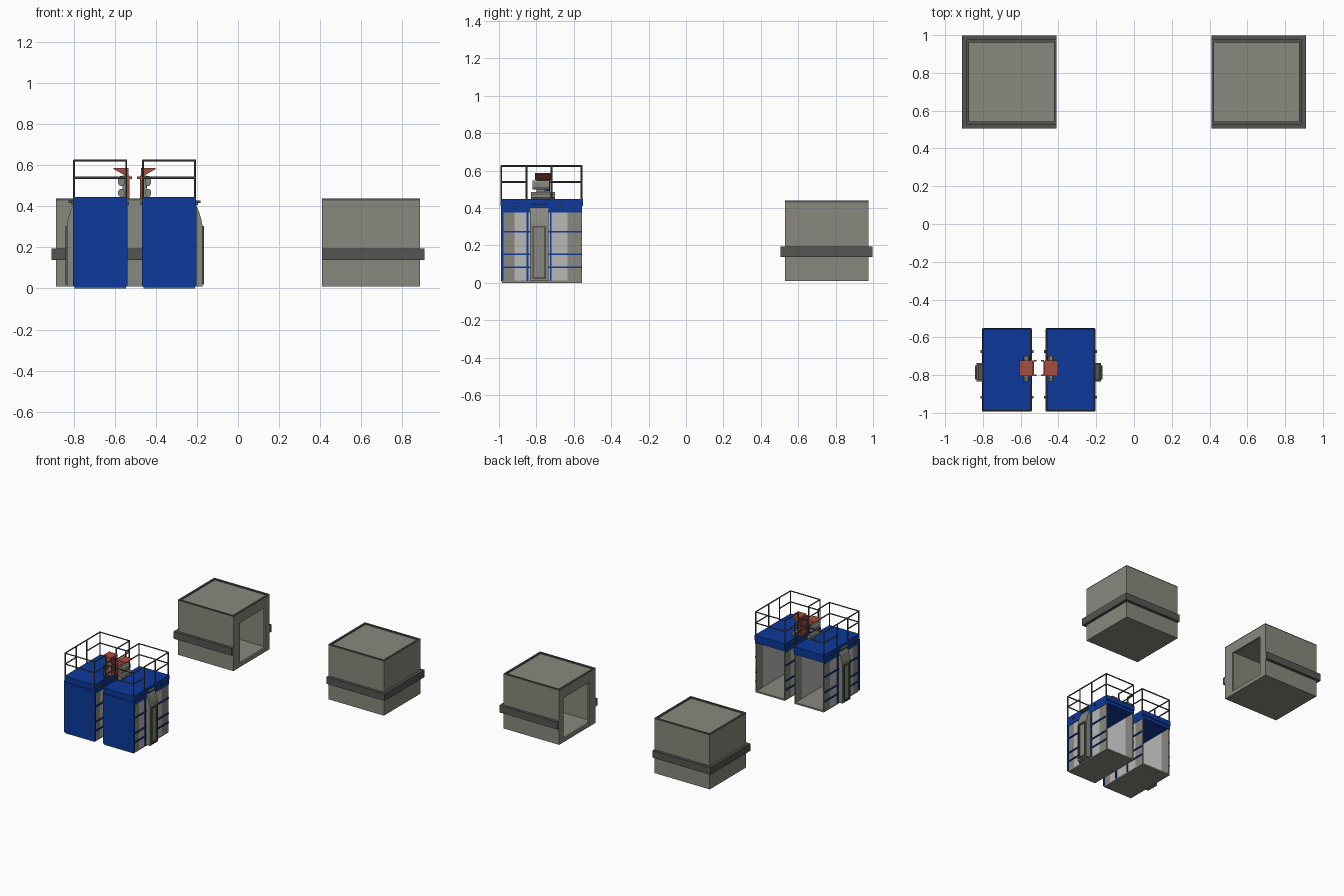
import bpy, bmesh, math
from mathutils import Matrix, Vector

if "Cube" in bpy.data.objects:
    bpy.data.objects.remove(bpy.data.objects["Cube"])


def material(name, rgb):
    m = bpy.data.materials.new(name)
    m.diffuse_color = (*rgb, 1)
    m.use_nodes = True
    m.node_tree.nodes["Principled BSDF"].inputs["Base Color"].default_value = m.diffuse_color
    return m


GREY = material("concrete grey", (0.25, 0.25, 0.21))
DARK = material("dark grey", (0.09, 0.09, 0.085))
LIGHT = material("light grey", (0.48, 0.48, 0.48))
BLUE = material("blue", (0.004, 0.042, 0.33))
RED = material("rust red", (0.40, 0.075, 0.05))


def finish(name, bm, mat, place):
    """place = (plane, sign): local u becomes x = plane + sign * u"""
    for v in bm.verts:
        v.co.x = place[0] + place[1] * v.co.x
    bmesh.ops.recalc_face_normals(bm, faces=bm.faces)
    me = bpy.data.meshes.new(name)
    bm.to_mesh(me)
    bm.free()
    me.materials.append(mat)
    ob = bpy.data.objects.new(name, me)
    bpy.context.collection.objects.link(ob)
    return ob


def boxes(name, items, mat, place):
    """Each item is (u0, u1, y0, y1, z0, z1)"""
    bm = bmesh.new()
    for u0, u1, y0, y1, z0, z1 in items:
        m = (Matrix.Translation(((u0 + u1) / 2, (y0 + y1) / 2, (z0 + z1) / 2))
             @ Matrix.Diagonal((u1 - u0, y1 - y0, z1 - z0, 1)))
        bmesh.ops.create_cube(bm, size=1, matrix=m)
    return finish(name, bm, mat, place)


def prism(name, profile, y0, y1, mat, place):
    """Profile of (u, z) points extruded along y"""
    bm = bmesh.new()
    f = bm.faces.new([bm.verts.new((u, y0, z)) for u, z in profile])
    r = bmesh.ops.extrude_face_region(bm, geom=[f])
    for v in r["geom"]:
        if isinstance(v, bmesh.types.BMVert):
            v.co.y = y1
    return finish(name, bm, mat, place)


def bars(name, paths, radius, mat, place):
    """Six-sided round bars between point pairs"""
    bm = bmesh.new()
    for a, b in paths:
        a, b = Vector(a), Vector(b)
        d = b - a
        m = Matrix.Translation((a + b) / 2) @ d.to_track_quat("Z", "Y").to_matrix().to_4x4()
        bmesh.ops.create_cone(bm, cap_ends=True, segments=6, radius1=radius,
                              radius2=radius, depth=d.length, matrix=m)
    return finish(name, bm, mat, place)


# Two large bunkers with the doorway facing the middle
def bunker(side, sign):
    p = (0, sign)
    u0, u1, y0, y1, z0, z1, t = 0.41, 0.888, 0.528, 0.976, 0.01, 0.43, 0.015
    boxes(side + "_bunker_shell", [
        (u0, u1, y0, y1, z0, z0 + t), (u0, u1, y0, y1, z1 - t, z1),
        (u1 - t, u1, y0, y1, z0 + t, z1 - t),
        (u0, u1 - t, y0, y0 + t, z0 + t, z1 - t),
        (u0, u1 - t, y1 - t, y1, z0 + t, z1 - t)], GREY, p)
    boxes(side + "_bunker_door_frame", [
        (u0, u0 + t, y0 + t, 0.61, z0 + t, z1 - t),
        (u0, u0 + t, 0.92, y1 - t, z0 + t, z1 - t),
        (u0, u0 + t, 0.61, 0.92, z0 + t, 0.04),
        (u0, u0 + t, 0.61, 0.92, 0.355, z1 - t)], GREY, p)
    w = 0.014
    boxes(side + "_bunker_roof_rim", [
        (u0, u1, y0, y0 + w, z1, z1 + 0.009), (u0, u1, y1 - w, y1, z1, z1 + 0.009),
        (u0, u0 + w, y0 + w, y1 - w, z1, z1 + 0.009),
        (u1 - w, u1, y0 + w, y1 - w, z1, z1 + 0.009)], DARK, p)
    b = 0.022
    boxes(side + "_bunker_band", [
        (u0, u1, y0 - b, y0, 0.138, 0.194), (u0, u1, y1, y1 + b, 0.138, 0.194),
        (u1, u1 + b, y0 - b, y1 + b, 0.138, 0.194)], DARK, p)


# Two blue sheds, mirrored about the gap between them
def shed(side, sign):
    p = (-0.504, sign)
    ui, uo, yf, yb, t = 0.042, 0.294, -0.985, -0.557, 0.008
    boxes(side + "_shed_floor", [(ui, uo, yf, yb, 0, 0.012)], GREY, p)
    boxes(side + "_shed_front", [(ui, uo, yf - 0.005, yf + t, 0.006, 0.40)], BLUE, p)
    boxes(side + "_shed_roof", [(ui, uo, yf, yb, 0.385, 0.42),
                                (ui - 0.004, uo + 0.004, yf - 0.007, yb + 0.007, 0.41, 0.447)], BLUE, p)
    walls = [(ui, ui + t), (uo - t, uo)]
    boxes(side + "_shed_side_panels",
          [(a, b, -0.917, -0.634, 0.012, 0.385) for a, b in walls], LIGHT, p)
    boxes(side + "_shed_side_ends",
          [(a, b, c, d, 0.012, 0.385) for a, b in walls
           for c, d in ((yf + t, -0.917), (-0.634, yb))], GREY, p)
    # blue posts, rungs and side skirt on both sides
    ribs = []
    for a, b in ((ui - 0.007, ui), (uo, uo + 0.007)):
        ribs += [(a, b, y - 0.005, y + 0.005, 0.01, 0.41) for y in (-0.985, -0.848, -0.723)]
        ribs += [(a, b, yf, yb, z - 0.005, z + 0.005) for z in (0.083, 0.153, 0.273)]
        ribs.append((a + 0.002, b - 0.002, yf, yb, 0.375, 0.412))
    boxes(side + "_shed_side_ribs", ribs, BLUE, p)
    boxes(side + "_shed_hooks", [(a, a + 0.012, y - 0.007, y + 0.007, 0.408, 0.424)
                                 for a in (ui - 0.014, uo + 0.002) for y in (-0.918, -0.675)], DARK, p)

    # outer chute with raised frame
    prism(side + "_chute", [(uo, 0.01), (0.33, 0.01), (0.33, 0.31), (0.326, 0.335),
                            (0.312, 0.38), (0.302, 0.40), (uo, 0.405)], -0.835, -0.735, GREY, p)
    boxes(side + "_chute_frame", [
        (0.33, 0.337, -0.822, -0.812, 0.02, 0.305), (0.33, 0.337, -0.758, -0.748, 0.02, 0.305),
        (0.33, 0.337, -0.812, -0.758, 0.02, 0.03), (0.33, 0.337, -0.812, -0.758, 0.295, 0.305)], DARK, p)
    boxes(side + "_chute_cap", [(uo, 0.322, -0.825, -0.745, 0.418, 0.428)], DARK, p)

    # roof railing
    a, b, f, k, mf, mb = ui - 0.001, uo + 0.001, -0.988, -0.558, -0.852, -0.72
    rails = [((u, y, 0.44), (u, y, 0.625)) for u in (a, b) for y in (f, mf, mb, k)]
    for y in (f, k):
        rails += [((a, y, z), (b, y, z)) for z in (0.54, 0.625)]
    for u in (a, b):
        rails += [((u, c, 0.54), (u, d, 0.54)) for c, d in ((f, mf), (mb, k))]
    rails.append(((b, f, 0.625), (b, k, 0.625)))
    rails += [((a, f, 0.625), (a, mf, 0.625)), ((a, mb, 0.625), (a, k, 0.625))]
    bars(side + "_roof_railing", rails, 0.005, DARK, p)

    # control stand on the inner roof edge
    prism(side + "_stand_hood", [(0.03, 0.55), (0.045, 0.55), (0.102, 0.582), (0.102, 0.588),
                                 (0.03, 0.588)], -0.806, -0.722, RED, p)
    boxes(side + "_stand_back", [(0.026, 0.038, -0.80, -0.728, 0.44, 0.55)], RED, p)
    boxes(side + "_stand_pins", [(0.012, 0.028, y - 0.004, y + 0.004, 0.535, 0.545)
                                 for y in (-0.80, -0.725)], RED, p)
    boxes(side + "_stand_column", [(0.038, 0.058, -0.80, -0.755, 0.445, 0.55)], GREY, p)
    boxes(side + "_stand_switch_box", [(0.04, 0.06, -0.752, -0.728, 0.49, 0.535)], BLUE, p)
    for i, (z0, z1) in enumerate(((0.447, 0.485), (0.50, 0.548))):
        c = (z1 - z0) * 0.25
        prism(side + "_stand_drum_%d" % (i + 1),
              [(0.056, z0), (0.072, z0), (0.08, z0 + c), (0.08, z1 - c),
               (0.072, z1), (0.056, z1), (0.05, z1 - c), (0.05, z0 + c)],
              -0.83 + 0.01 * i, -0.70 - 0.03 * i, GREY, p)


for side, sign in (("left", -1), ("right", 1)):
    bunker(side, sign)
    shed(side, sign)
